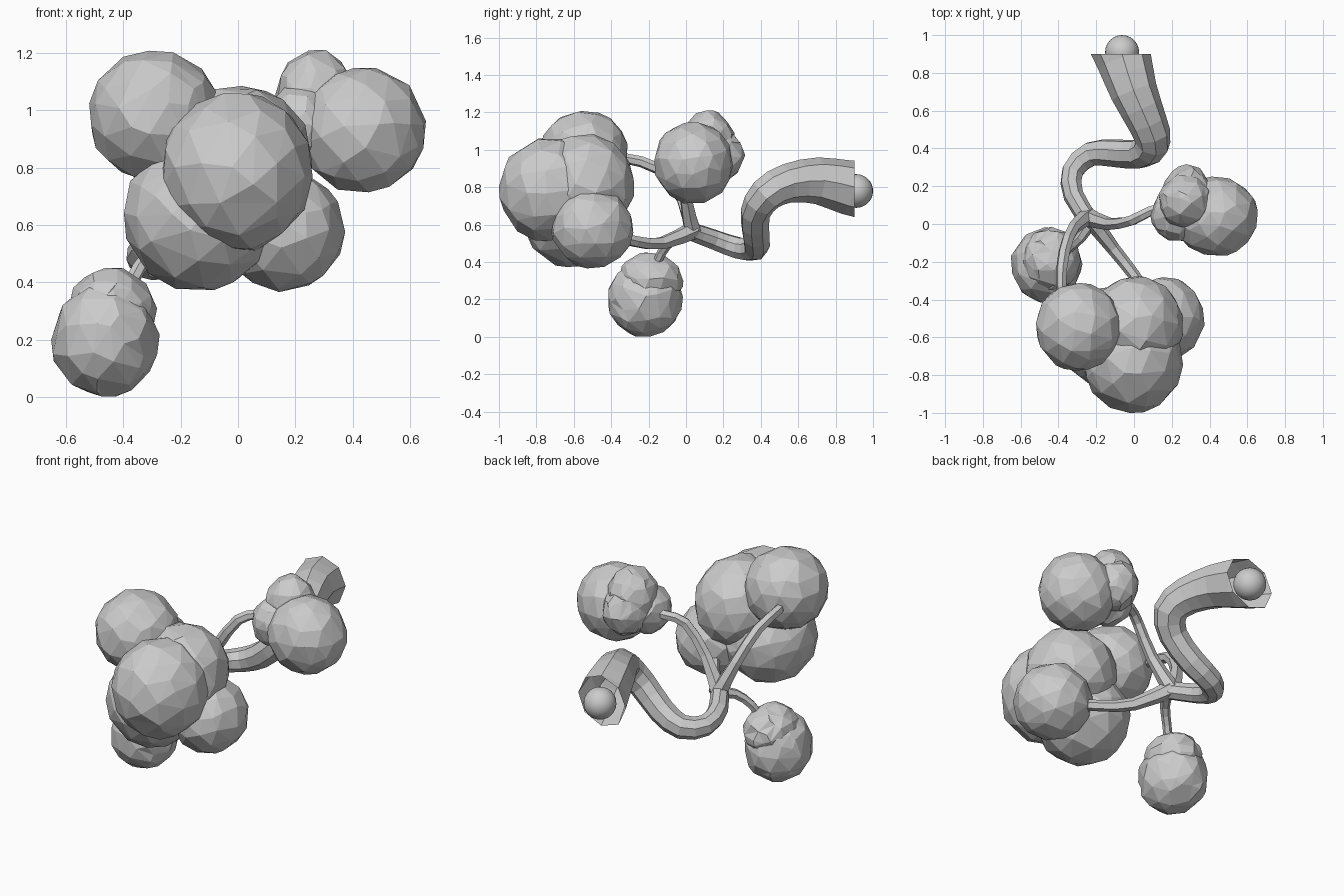
import bpy, bmesh, random
from mathutils import Vector

if "Cube" in bpy.data.objects:
    bpy.data.objects.remove(bpy.data.objects["Cube"])

random.seed(4)


def finish(name, bm):
    me = bpy.data.meshes.new(name)
    bm.to_mesh(me)
    bm.free()
    ob = bpy.data.objects.new(name, me)
    bpy.context.collection.objects.link(ob)
    return ob


def tube(name, pts, sides, cut_y=None):
    """Faceted tapering tube along smoothed path of (x, y, z, radius)."""
    P = [Vector(p) for p in pts]
    path = []
    for i in range(len(P) - 1):
        a, b, c, d = P[max(i - 1, 0)], P[i], P[i + 1], P[min(i + 2, len(P) - 1)]
        for t in (0, 0.5):
            path.append(0.5 * (2 * b + (c - a) * t + (2 * a - 5 * b + 4 * c - d) * t ** 2
                               + (3 * b - a - 3 * c + d) * t ** 3))
    path.append(P[-1])
    cu = bpy.data.curves.new(name, 'CURVE')
    cu.dimensions = '3D'
    cu.bevel_depth = 1
    cu.bevel_resolution = (sides - 4) // 2
    sp = cu.splines.new('POLY')
    sp.points.add(len(path) - 1)
    for q, p in zip(sp.points, path):
        q.co = (p[0], p[1], p[2], 1)
        q.radius = p[3]
    sp.use_smooth = False
    tmp = bpy.data.objects.new(name + "_path", cu)
    bpy.context.collection.objects.link(tmp)
    me = bpy.data.meshes.new_from_object(
        tmp.evaluated_get(bpy.context.evaluated_depsgraph_get()))
    bpy.data.objects.remove(tmp)
    bm = bmesh.new()
    bm.from_mesh(me)
    bpy.data.meshes.remove(me)
    if cut_y:
        bmesh.ops.bisect_plane(bm, geom=bm.verts[:] + bm.edges[:] + bm.faces[:],
                               plane_co=(0, cut_y, 0), plane_no=(0, 1, 0), clear_outer=True)
    for f in bm.faces:
        f.smooth = False
    return finish(name, bm)


def foliage(name, centre, size, jitter=0.02):
    """Rough low-poly leaf clump."""
    bm = bmesh.new()
    bmesh.ops.create_icosphere(bm, subdivisions=3, radius=1)
    for v in bm.verts:
        k = 1 + random.uniform(-jitter, jitter)
        v.co = Vector([c + v.co[i] * size[i] * k for i, c in enumerate(centre)])
    ob = finish(name, bm)
    dec = ob.modifiers.new("facets", 'DECIMATE')
    dec.ratio = 0.42
    return ob


# Trunk, open at the cut root end
tube("trunk", [(-.10, 1.0, .78, .16), (-.05, .86, .80, .145), (0, .70, .835, .125),
               (.07, .54, .82, .105), (.10, .43, .76, .095), (.03, .37, .66, .08),
               (-.10, .375, .54, .075), (-.23, .37, .475, .068), (-.325, .28, .475, .06),
               (-.32, .15, .52, .055), (-.23, .01, .57, .05)], 8, .9)

# Ball in the trunk end
bm = bmesh.new()
bmesh.ops.create_uvsphere(bm, u_segments=24, v_segments=16, radius=.09)
bmesh.ops.translate(bm, verts=bm.verts, vec=(-.063, .91, .78))
for f in bm.faces:
    f.smooth = True
finish("root_ball", bm)

# Branches
tube("right_branch", [(-.25, .04, .55, .05), (-.13, 0, .74, .034), (-.01, .02, .91, .03),
                      (.09, .07, .95, .028), (.22, .1, .97, .025)], 6)
tube("upper_left_branch", [(-.24, .04, .55, .05), (-.32, -.02, .74, .034),
                           (-.37, -.15, .90, .032), (-.385, -.33, .955, .028),
                           (-.34, -.46, .97, .025)], 6)
tube("front_branch", [(-.24, .04, .57, .05), (-.11, -.13, .50, .036),
                      (0, -.27, .51, .032), (.1, -.42, .55, .028)], 6)
tube("lower_branch", [(-.22, .02, .55, .035), (-.28, -.07, .52, .028),
                      (-.345, -.13, .45, .025), (-.40, -.18, .34, .025)], 6)

# Leaf clumps
for name, c, r, j in [
        ("front_foliage", (-.005, -.725, .785), (.265, .275, .28), .015),
        ("front_back_foliage", (.01, -.535, .82), (.25, .26, .265), .02),
        ("upper_left_foliage", (-.29, -.545, .98), (.23, .235, .23), .02),
        ("lower_left_foliage", (-.135, -.60, .63), (.265, .265, .26), .02),
        ("lower_right_foliage", (.16, -.50, .58), (.21, .22, .212), .02),
        ("low_foliage", (-.465, -.22, .20), (.185, .20, .198), .04),
        ("low_top_foliage", (-.44, -.19, .30), (.15, .17, .15), .05),
        ("right_foliage", (.435, .04, .93), (.22, .21, .22), .02),
        ("right_top_foliage", (.27, .12, 1.04), (.14, .14, .17), .05),
        ("right_inner_foliage", (.22, .05, .95), (.13, .14, .14), .05),
        ("right_back_foliage", (.28, .165, .97), (.13, .145, .14), .05)]:
    foliage(name, c, r, j)
